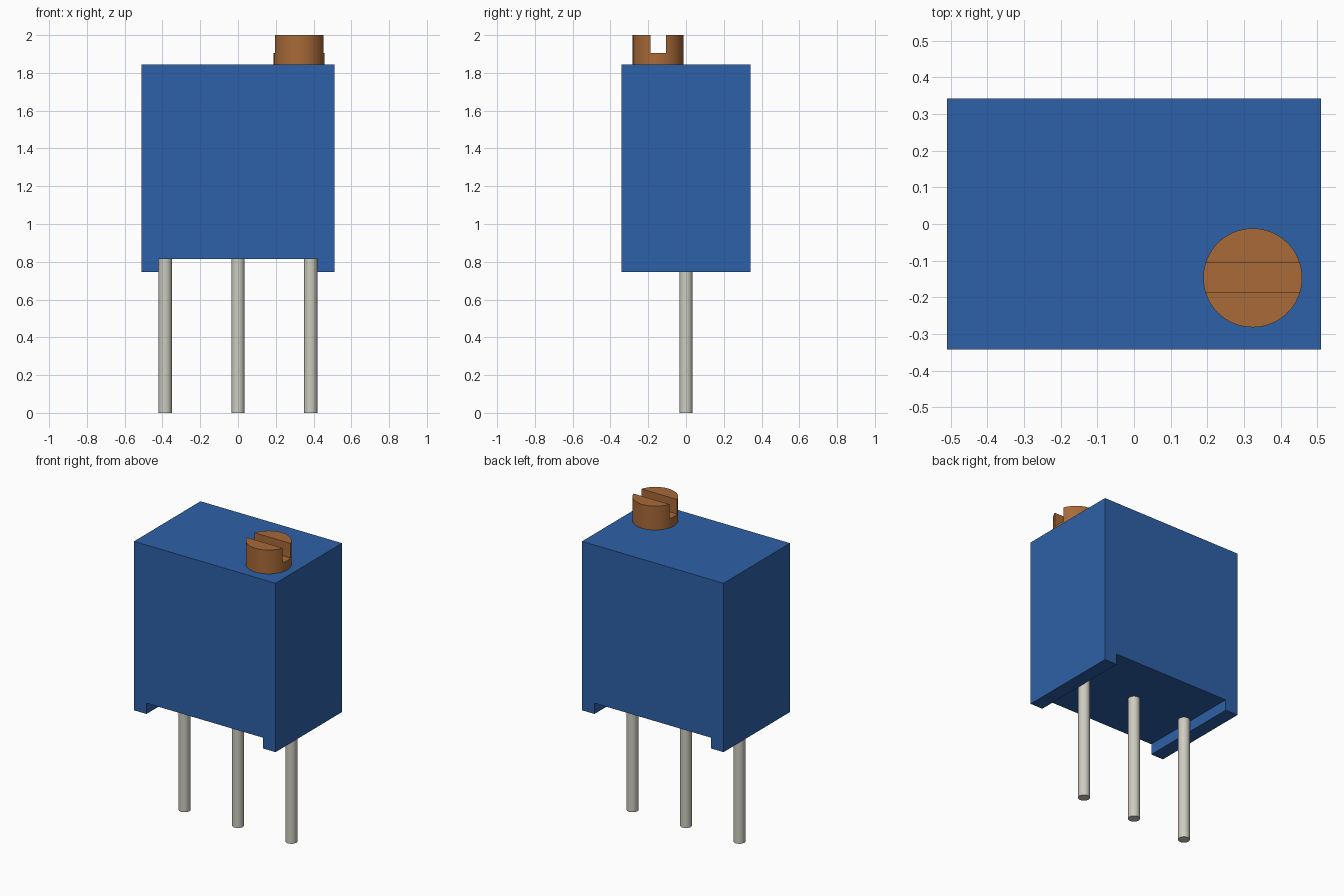
import bpy
import bmesh
import math

cube = bpy.data.objects.get("Cube")
if cube:
    bpy.data.objects.remove(cube, do_unlink=True)


def material(name, color):
    mat = bpy.data.materials.new(name)
    mat.use_nodes = True
    mat.diffuse_color = (*color, 1)
    mat.node_tree.nodes["Principled BSDF"].inputs["Base Color"].default_value = (*color, 1)
    return mat


blue = material("blue plastic", (0.027, 0.120, 0.392))
brass = material("brass", (0.392, 0.144, 0.040))
tin = material("tinned metal", (0.61, 0.60, 0.53))


def cylinder(name, mat, x, y, z0, z1, radius, sides):
    bpy.ops.mesh.primitive_cylinder_add(
        vertices=sides, radius=radius, depth=z1 - z0, location=(x, y, (z0 + z1) / 2))
    obj = bpy.context.object
    obj.name = name
    obj.data.materials.append(mat)
    return obj


def smooth(obj):
    bpy.ops.object.select_all(action='DESELECT')
    obj.select_set(True)
    bpy.context.view_layer.objects.active = obj
    bpy.ops.object.shade_smooth_by_angle(angle=math.radians(35))


# Housing: front profile with two standoff feet, extruded along y
half_x, half_y = 0.51, 0.342
foot_x = 0.42
bottom, recess, top = 0.745, 0.815, 1.845
profile = [(-half_x, bottom), (-foot_x, bottom), (-foot_x, recess), (foot_x, recess),
           (foot_x, bottom), (half_x, bottom), (half_x, top), (-half_x, top)]
bm = bmesh.new()
face = bm.faces.new([bm.verts.new((x, -half_y, z)) for x, z in profile])
extruded = bmesh.ops.extrude_face_region(bm, geom=[face])["geom"]
bmesh.ops.translate(bm, vec=(0, 2 * half_y, 0),
                    verts=[v for v in extruded if isinstance(v, bmesh.types.BMVert)])
bmesh.ops.recalc_face_normals(bm, faces=bm.faces)
mesh = bpy.data.meshes.new("housing")
bm.to_mesh(mesh)
bm.free()
mesh.materials.append(blue)
bpy.context.collection.objects.link(bpy.data.objects.new("housing", mesh))

# Three round pins
for name, x in (("right_pin", -0.385), ("middle_pin", 0), ("left_pin", 0.385)):
    smooth(cylinder(name, tin, x, 0, 0, recess + 0.02, 0.035, 32))

# Adjustment screw with a straight slot
screw_x, screw_y = 0.324, -0.147
screw = cylinder("adjustment_screw", brass, screw_x, screw_y, top - 0.02, 2, 0.135, 64)
bpy.ops.mesh.primitive_cube_add(size=1, location=(screw_x, screw_y, 2.005))
cutter = bpy.context.object
cutter.name = "slot_cutter"
cutter.scale = (0.4, 0.08, 0.2)
cutter.hide_render = True
cutter.data.materials.append(brass)
slot = screw.modifiers.new("slot", 'BOOLEAN')
slot.operation = 'DIFFERENCE'
slot.solver = 'EXACT'
slot.object = cutter
bpy.context.view_layer.update()
bpy.context.view_layer.objects.active = screw
bpy.ops.object.modifier_apply(modifier=slot.name)
bpy.data.objects.remove(cutter, do_unlink=True)
smooth(screw)
